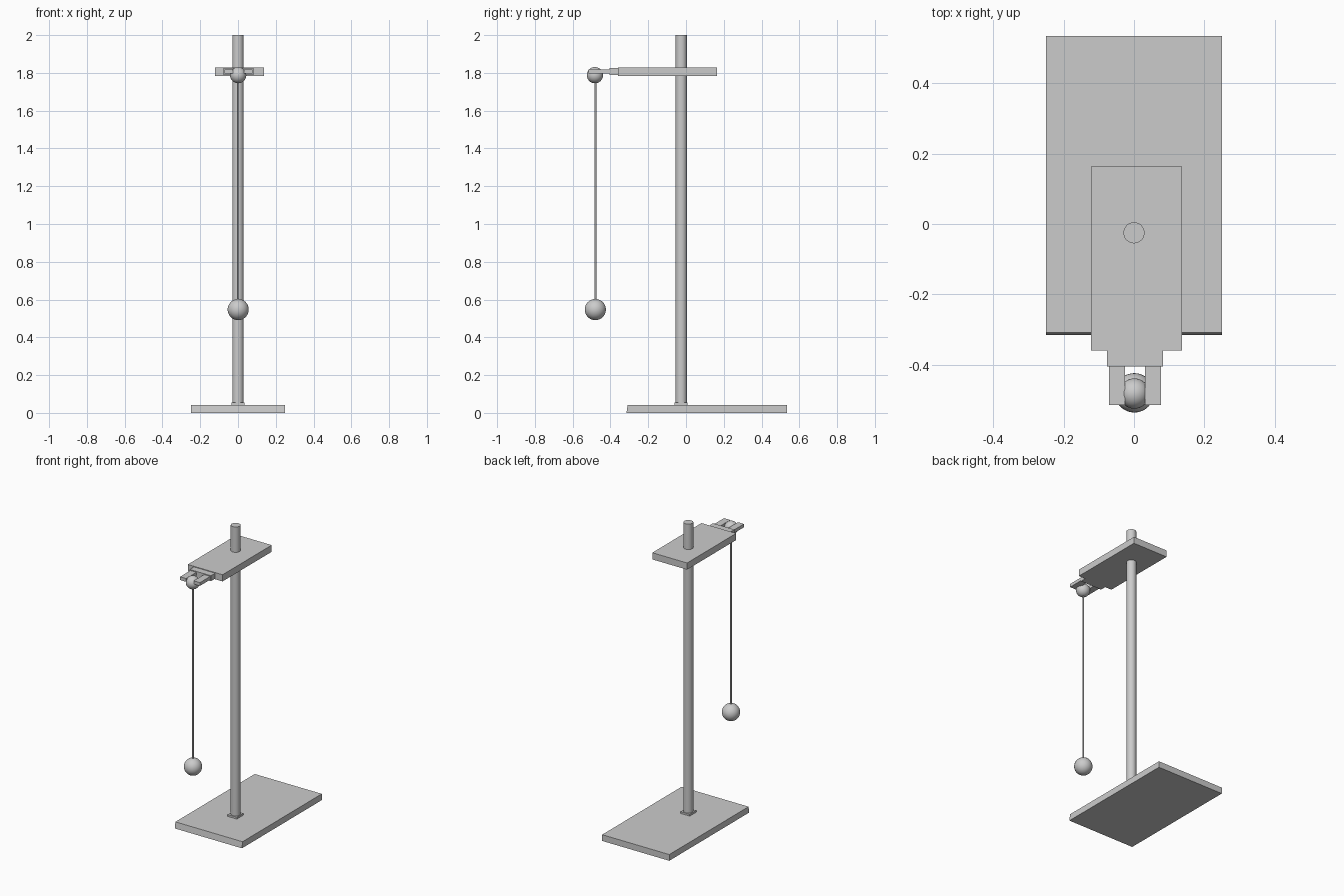
import bpy
import bmesh
from math import radians

if "Cube" in bpy.data.objects:
    bpy.data.objects.remove(bpy.data.objects["Cube"])

AXIS_Y = -0.025          # pole position
BOB_X, BOB_Y = 0.001, -0.48   # pendulum line


def box(name, x, y, z, front_slope=0.0):
    """Box from (min, max) ranges; front_slope pulls the top front edge back."""
    bm = bmesh.new()
    bmesh.ops.create_cube(bm, size=1)
    for v in bm.verts:
        top_front = v.co.z > 0 and v.co.y < 0
        v.co = [r[0] if c < 0 else r[1] for c, r in zip(v.co, (x, y, z))]
        if top_front:
            v.co.y += front_slope
    mesh = bpy.data.meshes.new(name)
    bm.to_mesh(mesh)
    bm.free()
    obj = bpy.data.objects.new(name, mesh)
    bpy.context.collection.objects.link(obj)
    return obj


def smooth(name):
    obj = bpy.context.object
    obj.name = name
    bpy.ops.object.shade_smooth_by_angle(angle=radians(35))
    return obj


def rod(name, x, y, z0, z1, r, sides):
    bpy.ops.mesh.primitive_cylinder_add(vertices=sides, radius=r, depth=z1 - z0,
                                        location=(x, y, (z0 + z1) / 2))
    return smooth(name)


def ball(name, z, r, y=BOB_Y):
    bpy.ops.mesh.primitive_uv_sphere_add(segments=32, ring_count=16, radius=r,
                                         location=(BOB_X, y, z))
    return smooth(name)


# Stand: base plate, square foot and pole
box("base", (-0.25, 0.25), (-0.315, 0.535), (0, 0.042), front_slope=0.006)
box("pole_foot", (-0.034, 0.034), (AXIS_Y - 0.036, AXIS_Y + 0.034), (0.035, 0.054))
rod("pole", 0, AXIS_Y, 0.03, 2.0, 0.03, 32)

# Arm: wide plate, stepped neck and two prongs
box("arm_plate", (-0.122, 0.137), (-0.36, 0.163), (1.784, 1.829))
box("arm_neck", (-0.077, 0.082), (-0.405, -0.35), (1.788, 1.825))
for side, x in (("left", (-0.071, -0.026)), ("right", (0.031, 0.077))):
    box(f"prong_{side}", x, (-0.515, -0.40), (1.797, 1.819))

# Pendulum: pivot ball held by the prongs, string and bob
ball("pivot_ball", 1.788, 0.043, y=-0.482)
rod("string", BOB_X, BOB_Y, 0.58, 1.77, 0.0055, 16)
ball("bob", 0.547, 0.056)
